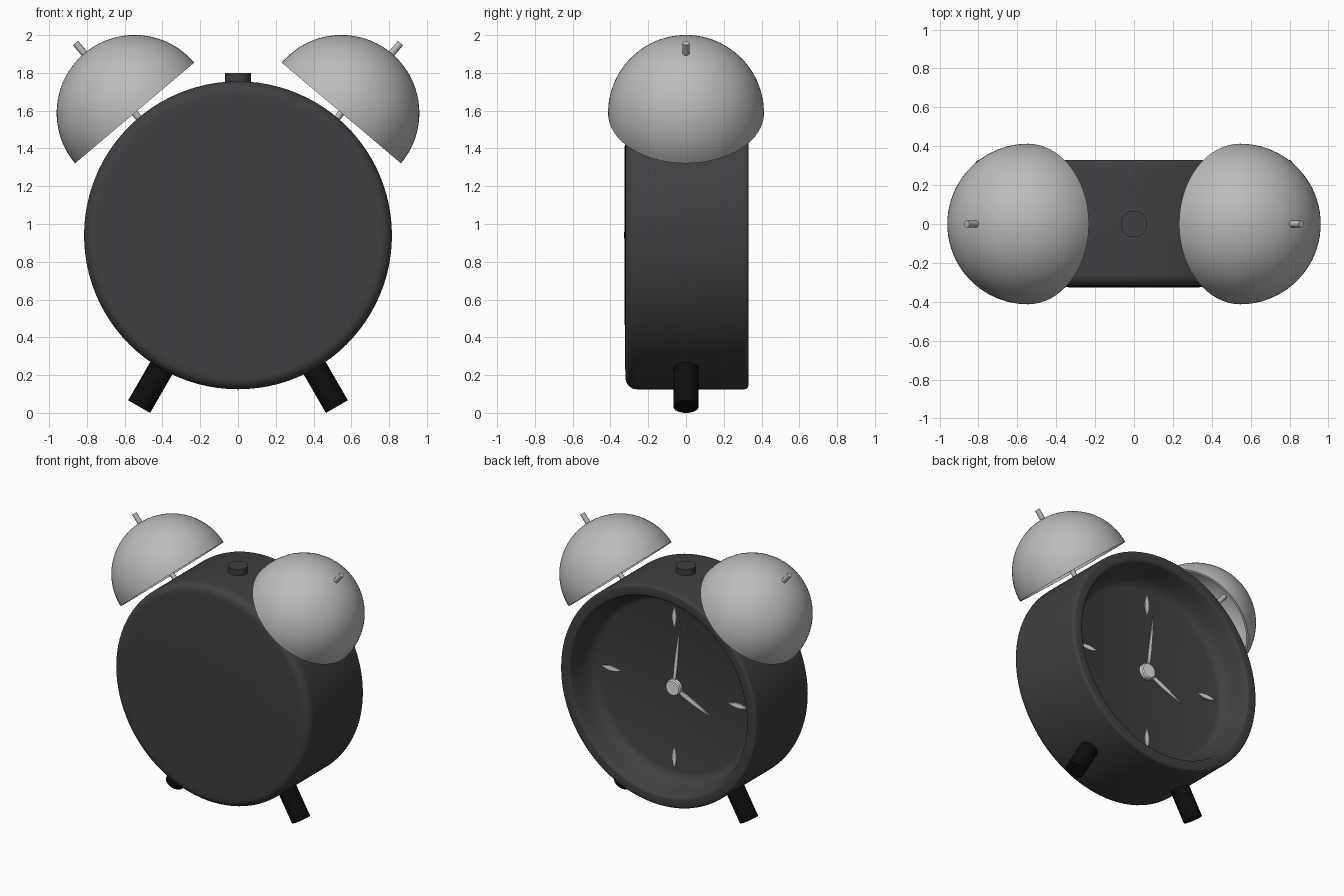
import bpy, bmesh, math
from mathutils import Vector, Matrix

if "Cube" in bpy.data.objects:
    bpy.data.objects.remove(bpy.data.objects["Cube"])

CZ = 0.94          # height of the body centre
DIAL_Y = 0.13      # recessed dial plane (dial looks towards +y)


def material(name, v):
    m = bpy.data.materials.new(name)
    m.diffuse_color = (v[0], v[1], v[2], 1)
    m.use_nodes = True
    m.node_tree.nodes["Principled BSDF"].inputs["Base Color"].default_value = m.diffuse_color
    return m


dark = material("dark_enamel", (0.05, 0.05, 0.054))
black = material("black_rubber", (0.004, 0.004, 0.004))
light = material("pale_metal", (0.8, 0.76, 0.77))
steel = material("bell_metal", (0.5, 0.5, 0.5))


def finish(name, bm, mat, angle=35):
    bmesh.ops.remove_doubles(bm, verts=bm.verts, dist=1e-5)
    bmesh.ops.recalc_face_normals(bm, faces=bm.faces)
    me = bpy.data.meshes.new(name)
    bm.to_mesh(me)
    bm.free()
    ob = bpy.data.objects.new(name, me)
    bpy.context.collection.objects.link(ob)
    me.materials.append(mat)
    bpy.ops.object.select_all(action='DESELECT')
    ob.select_set(True)
    bpy.context.view_layer.objects.active = ob
    bpy.ops.object.shade_smooth_by_angle(angle=math.radians(angle))
    return ob


def lathe(name, profile, direction, mat, steps=64, origin=(0, 0, CZ)):
    """Spin (radius, height) points around an axis through origin."""
    bm = bmesh.new()
    vs = [bm.verts.new((r, 0, h)) for r, h in profile]
    es = [bm.edges.new(p) for p in zip(vs, vs[1:])]
    bmesh.ops.spin(bm, geom=vs + es, cent=(0, 0, 0), axis=(0, 0, 1),
                   angle=math.tau, steps=steps, use_merge=True)
    rot = Vector(direction).to_track_quat('Z', 'Y').to_matrix().to_4x4()
    bm.transform(Matrix.Translation(origin) @ rot)
    return finish(name, bm, mat)


def rod(name, r, h0, h1, direction, mat, steps=32):
    return lathe(name, [(0, h0), (r, h0), (r, h1), (0, h1)], direction, mat, steps)


def arc(cr, ch, rad, a0, a1, n=8):
    return [(cr + rad * math.cos(math.radians(a0 + (a1 - a0) * i / n)),
             ch + rad * math.sin(math.radians(a0 + (a1 - a0) * i / n)))
            for i in range(n + 1)]


def sliver(name, start, end, width, peak=0.5, y=DIAL_Y + 0.003):
    """Thin pointed blade lying on the dial, between two (x, z) points."""
    a, b = Vector((start[0], 0, start[1])), Vector((end[0], 0, end[1]))
    d = b - a
    side = Vector((-d.z, 0, d.x)).normalized() * width / 2
    n = 12
    power = math.log(0.5) / math.log(peak)
    up = [(i / n, math.sin(math.pi * (i / n) ** power)) for i in range(n + 1)]
    ring = [a + d * t + side * w for t, w in up]
    ring += [a + d * t - side * w for t, w in up[-2:0:-1]]
    bm = bmesh.new()
    f = bm.faces.new([bm.verts.new(p + Vector((0, y, CZ))) for p in ring])
    top = bmesh.ops.extrude_face_region(bm, geom=[f])
    bmesh.ops.translate(bm, vec=(0, 0.008, 0),
                        verts=[v for v in top['geom'] if isinstance(v, bmesh.types.BMVert)])
    return finish(name, bm, light)


# Body: slightly domed closed side, rounded rim, dished dial recess
body = [(0, -0.327), (0.4, -0.325), (0.70, -0.322)]
body += arc(0.755, -0.26, 0.06, -90, 0)
body += arc(0.795, 0.31, 0.02, 0, 90, 4)
body += arc(0.75, 0.31, 0.02, 90, 165, 4)
body += [(0.715, 0.25), (0.70, 0.20), (0.68, 0.16), (0.655, 0.138), (0.63, DIAL_Y), (0, DIAL_Y)]
lathe("clock_body", body, (0, 1, 0), dark, 96)

# Top button
rod("top_button", 0.068, 0.78, 0.86, (0, 0, 1), dark)

# Bells with posts, and feet, on both sides
for s, side in ((-1, "left"), (1, "right")):
    a = math.radians(40.2)
    axis = (s * math.sin(a), 0, math.cos(a))
    bell = arc(0, 0.848, 0.413, 90, 0, 20) + arc(0, 0.848, 0.398, 0, 90, 20)
    bell[0], bell[-1] = (0, bell[0][1]), (0, bell[-1][1])
    lathe(side + "_bell", bell, axis, steel)
    rod(side + "_bell_post", 0.018, 0.78, 1.333, axis, steel, 16)
    rod(side + "_foot", 0.067, 0.74, 1.047, (s * 0.5, 0, -math.cos(math.pi / 6)), black)

# Quarter-hour markers
for i in range(4):
    a = i * math.pi / 2
    c, d = math.cos(a), math.sin(a)
    sliver("hour_marker", (0.445 * c, 0.445 * d), (0.605 * c, 0.605 * d), 0.035)

# Hands and centre hub
sliver("minute_hand", (0, 0), (-0.05, 0.46), 0.026, 0.35, DIAL_Y + 0.012)
sliver("hour_hand", (0, 0), (-0.30, -0.14), 0.034, 0.4, DIAL_Y + 0.006)
lathe("hand_hub", [(0, 0.12), (0.06, 0.12), (0.06, 0.155), (0.052, 0.163), (0, 0.163)],
      (0, 1, 0), light, 32)
